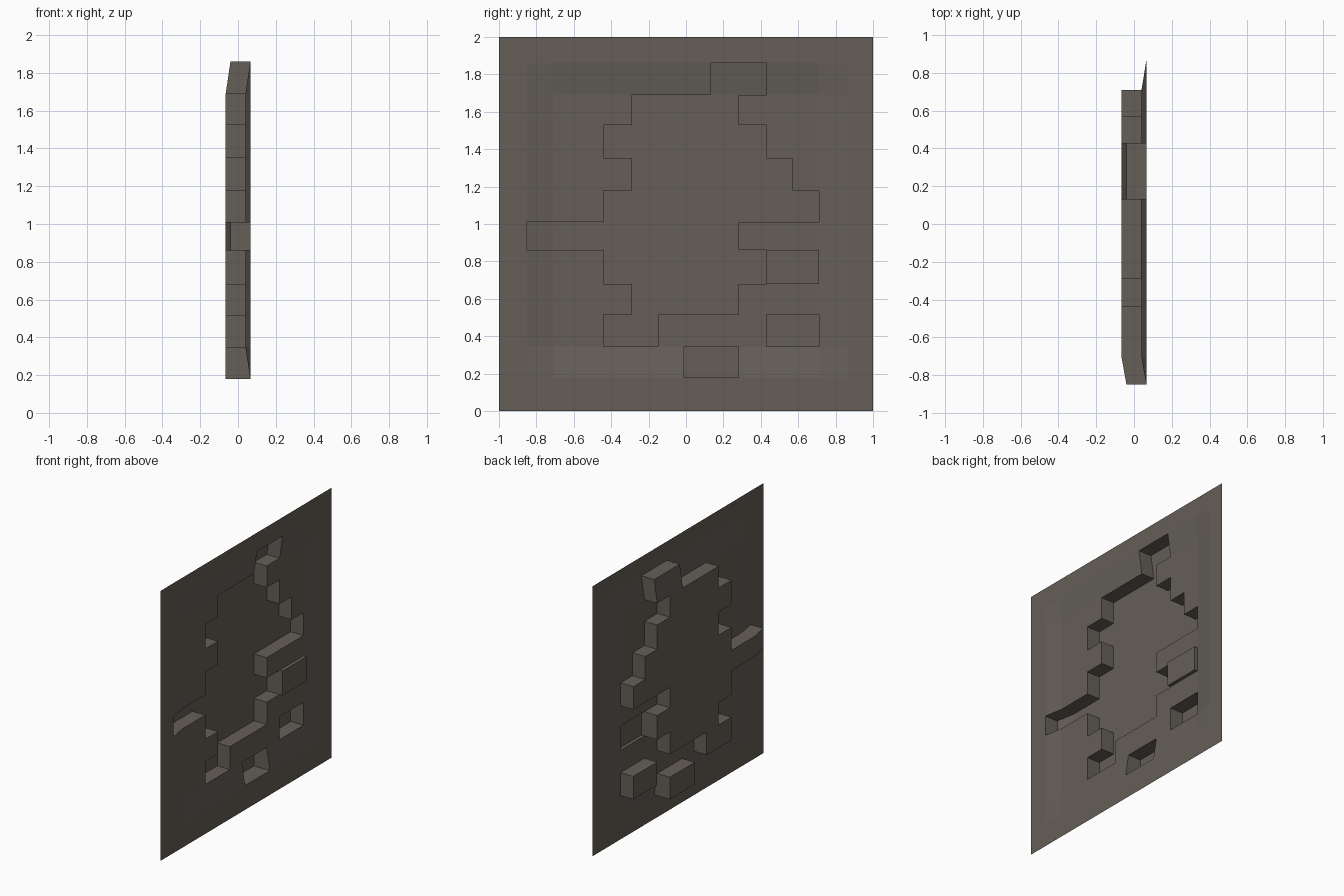
import bpy
import bmesh

cube = bpy.data.objects.get("Cube")
if cube:
    bpy.data.objects.remove(cube)

# Grid lines of the sheet across (y) and up (z)
YS = [-1, -.85, -.71, -.44, -.29, -.15, -.01, .13, .28, .43, .57, .71, .865, 1]
ZS = [0, .18, .345, .515, .68, .86, 1.01, 1.18, 1.35, 1.53, 1.69, 1.86, 2]
RIM, TRAY, DEPTH = .065, .04, .105

# Stamped pattern, top row first: o = pushed back, x = raised, . = sheet
PATTERN = [
    ".............",
    ".......oo....",
    "....oooo.....",
    "...oooooo....",
    "....oooooo...",
    "...oooooooo..",
    ".ooooooo.....",
    "...ooooooxx..",
    "....oooo.....",
    "...oo....oo..",
    "......oo.....",
    ".............",
][::-1]
COLS, ROWS = len(YS) - 1, len(ZS) - 1

bm = bmesh.new()
corners = {}


def height(i, j, kind):
    """Position along x of a grid corner on the given level."""
    inside = 1 < i < COLS - 1 and 1 < j < ROWS - 1
    base = TRAY if inside else RIM
    if kind == "x":
        return RIM
    if kind == "o":
        # The lowest pocket has a flat floor
        return TRAY - DEPTH if j <= 2 else base - DEPTH
    return base


def corner(i, j, kind):
    x = height(i, j, kind)
    key = (i, j, round(x, 4))
    if key not in corners:
        corners[key] = bm.verts.new((x, YS[i], ZS[j]))
    return corners[key]


def wall(p, q, a, b):
    """Join the levels of two neighbouring cells along edge p-q."""
    loop = [corner(*p, a), corner(*q, a), corner(*q, b), corner(*p, b)]
    loop = list(dict.fromkeys(loop))
    if a != b and len(loop) > 2:
        bm.faces.new(loop)


# Sheet cells, with walls wherever the level changes
for j in range(ROWS):
    for i in range(COLS):
        kind = PATTERN[j][i]
        bm.faces.new([corner(i, j, kind), corner(i + 1, j, kind),
                      corner(i + 1, j + 1, kind), corner(i, j + 1, kind)])
        if i + 1 < COLS:
            wall((i + 1, j), (i + 1, j + 1), kind, PATTERN[j][i + 1])
        if j + 1 < ROWS:
            wall((i + 1, j + 1), (i, j + 1), kind, PATTERN[j + 1][i])

bm.normal_update()
bmesh.ops.recalc_face_normals(bm, faces=bm.faces[:])
bm.faces.ensure_lookup_table()
if bm.faces[0].normal.x < 0:
    bmesh.ops.reverse_faces(bm, faces=bm.faces[:])

mesh = bpy.data.meshes.new("stamped_panel")
bm.to_mesh(mesh)
bm.free()
panel = bpy.data.objects.new("stamped_panel", mesh)
bpy.context.collection.objects.link(panel)

# Dull warm grey
color = (.130, .116, .096, 1)
mat = bpy.data.materials.new("warm_grey")
mat.use_nodes = True
mat.diffuse_color = color
mat.node_tree.nodes["Principled BSDF"].inputs["Base Color"].default_value = color
mesh.materials.append(mat)
